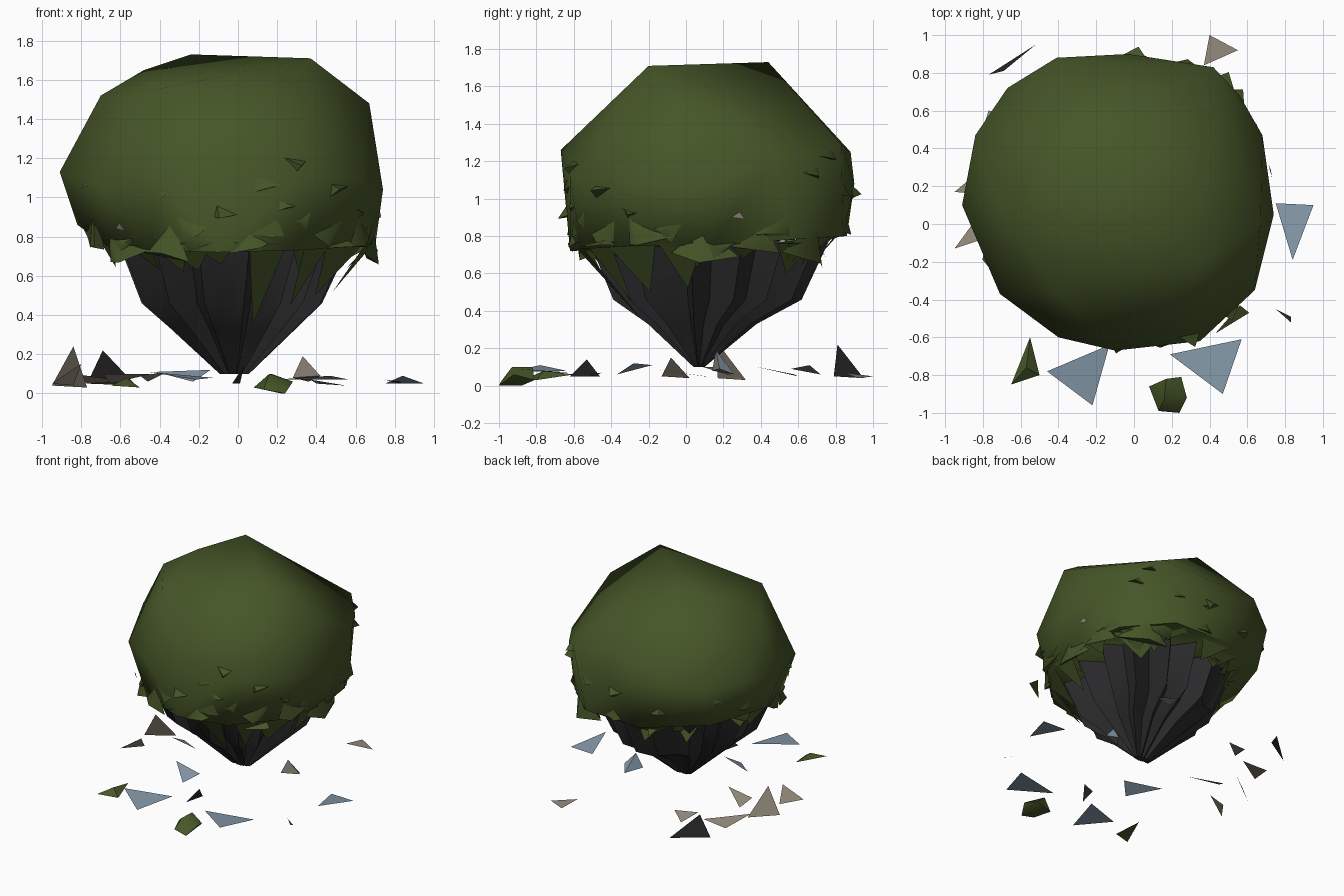
import bpy
import bmesh
import random
from math import sin, cos, pi, radians
from mathutils import Vector
from mathutils.bvhtree import BVHTree

random.seed(4)
default_cube = bpy.data.objects.get("Cube")
if default_cube:
    bpy.data.objects.remove(default_cube, do_unlink=True)


def make_material(name, red, green, blue):
    material = bpy.data.materials.new(name)
    material.use_nodes = True
    colour = (red, green, blue, 1)
    material.diffuse_color = colour
    shader = material.node_tree.nodes["Principled BSDF"]
    shader.inputs["Base Color"].default_value = colour
    shader.inputs["Roughness"].default_value = 0.9
    return material


leaf_green = make_material("leaf green", 0.061, 0.093, 0.021)
bark_grey = make_material("bark dark grey", 0.024, 0.024, 0.026)
stone_tan = make_material("stone tan", 0.29, 0.25, 0.2)
slate_blue = make_material("slate blue", 0.23, 0.31, 0.39)


def finish(name, mesh_data, materials, smooth_angle=None):
    mesh = bpy.data.meshes.new(name)
    mesh_data.to_mesh(mesh)
    mesh_data.free()
    for material in materials:
        mesh.materials.append(material)
    thing = bpy.data.objects.new(name, mesh)
    bpy.context.collection.objects.link(thing)
    if smooth_angle:
        bpy.ops.object.select_all(action='DESELECT')
        thing.select_set(True)
        bpy.context.view_layer.objects.active = thing
        bpy.ops.object.shade_smooth_by_angle(angle=radians(smooth_angle))


def hull(points):
    """Convex solid around a few corner points."""
    solid = bmesh.new()
    for p in points:
        solid.verts.new(p)
    bmesh.ops.convex_hull(solid, input=solid.verts[:])
    bmesh.ops.recalc_face_normals(solid, faces=solid.faces[:])
    return solid


# Lopsided leafy crown: top ridge, shoulders, waist, rim
RIDGE = [(-.24, .44, 1.73), (.37, -.2, 1.71)]
SHOULDERS = [(-.48, .18, 1.65), (-.7, .06, 1.52), (.67, 0, 1.48), (-.42, -.36, 1.55)]
WAIST = [(-.91, .1, 1.13), (-.84, .47, 1.2), (-.67, .72, 1.15), (-.41, .88, 1.25),
         (-.03, .9, 1.08), (.42, .83, 1.29), (.56, .68, 1.22), (.68, .47, 1.22),
         (.74, .05, 1.04), (.64, -.35, 1.1), (.35, -.62, 1.12), (-.1, -.67, 1.26),
         (-.4, -.6, 1.1), (-.71, -.37, 1.06)]
RIM = [(-.82, .15, .86), (-.65, -.25, .74), (-.66, .62, .85), (-.2, .86, .8),
       (.3, .84, .8), (.6, .55, .78), (.7, .15, .75), (.62, -.25, .75),
       (.3, -.56, .73), (-.1, -.62, .72), (-.45, -.5, .73)]
crown = hull(RIDGE + SHOULDERS + WAIST + RIM)
crown_surface = BVHTree.FromBMesh(crown)
finish("leafy_crown", crown, [leaf_green], 75)


def crown_point(angle, z):
    """Point on the side of the crown at a given angle and height."""
    heading = Vector((cos(angle), sin(angle), 0))
    hit = crown_surface.ray_cast(Vector((-.06, .12, max(z, .79))), heading)[0]
    return Vector((hit.x, hit.y, z))


# Crumpled leaves on the crown
def add_tuft(mesh_data, angle, z, size, lift):
    out = Vector((cos(angle), sin(angle), 0))
    turn = random.uniform(0, 2 * pi)
    base = []
    for k in range(3):
        a = turn + k * 2 * pi / 3
        reach = size * random.uniform(0.7, 1.5)
        place = crown_point(angle + reach * cos(a) / 0.7, max(z + reach * sin(a) * 0.6, 0.67))
        base.append(mesh_data.verts.new(place - out * 0.015))
    tip = mesh_data.verts.new(crown_point(angle + random.uniform(-size, size) * 0.6,
                                          z - random.uniform(0, 0.6) * size) + out * lift)
    for k in range(3):
        mesh_data.faces.new((base[k], base[(k + 1) % 3], tip))


tufts = bmesh.new()
rim_count = 28
for i in range(rim_count):
    add_tuft(tufts, (i + random.random()) * 2 * pi / rim_count,
             random.uniform(0.73, 0.9), random.uniform(0.11, 0.19),
             random.uniform(0.015, 0.045))
for i in range(10):
    add_tuft(tufts, random.uniform(-pi, pi), random.uniform(0.92, 1.1),
             random.uniform(0.06, 0.1), random.uniform(0.01, 0.03))
for angle, z in ((-1.1, 1.18), (-0.8, 1.05), (0.75, 1.15), (0.85, 1.25),
                 (1.5, 1.05), (1.95, 0.95), (-1.6, 0.93)):
    add_tuft(tufts, angle, z, 0.07, 0.05)
bmesh.ops.recalc_face_normals(tufts, faces=tufts.faces[:])
finish("crumpled_leaves", tufts, [leaf_green], 80)

# Fan rings: height, centre x, centre y, radius x, radius y
FAN = [(0.10, -0.02, 0.07, 0.08, 0.03), (0.33, -0.03, 0.09, 0.34, 0.3),
       (0.46, -0.04, 0.12, 0.49, 0.52), (0.77, -0.03, 0.13, 0.63, 0.66)]


def fan_point(ring, angle, depth):
    z, cx, cy, rx, ry = ring
    return Vector((cx + rx * depth * cos(angle), cy + ry * depth * sin(angle), z))


# Pleated fan of branches, narrowing to a point at the base
branches = bmesh.new()
pleats = 15
loops = [[] for ring in FAN]
for i in range(pleats * 2):
    angle = i * pi / pleats + random.uniform(-0.08, 0.08)
    depth = random.uniform(0.92, 1.0) if i % 2 else random.uniform(0.52, 0.86)
    # One long branch reaches out to the front right
    if i == 18:
        depth = 1.1
    for loop, ring in zip(loops, FAN):
        loop.append(branches.verts.new(fan_point(ring, angle, depth)))
for lower, upper in zip(loops, loops[1:]):
    for i in range(len(lower)):
        j = (i + 1) % len(lower)
        branches.faces.new((lower[i], lower[j], upper[j], upper[i]))
branches.faces.new(loops[0][::-1])
finish("branch_fan", branches, [bark_grey], 35)

# Leaves drooping from the rim onto the fan: angle, tip height, half width
LONG_DROOPS = [(-1.28, 0.35, 0.13), (-0.9, 0.45, 0.12), (-0.6, 0.5, 0.22),
               (-0.2, 0.52, 0.16), (0.75, 0.6, 0.25), (-2.0, 0.62, 0.14)]
short_count = 14
short_droops = [((i + random.random()) * 2 * pi / short_count,
                 random.uniform(0.62, 0.69), random.uniform(0.1, 0.2))
                for i in range(short_count)]
droops = bmesh.new()
for angle, height, spread in LONG_DROOPS + short_droops:
    low, high = (FAN[1], FAN[2]) if height < FAN[2][0] else (FAN[2], FAN[3])
    share = (height - low[0]) / (high[0] - low[0])
    tip = fan_point(low, angle, 1.03).lerp(fan_point(high, angle, 1.03), share)
    corners = [crown_point(angle - spread, 0.76), tip, crown_point(angle + spread, 0.77)]
    droops.faces.new([droops.verts.new(c) for c in corners])
finish("drooping_leaves", droops, [leaf_green])


# Loose flat pieces lying around the base
def shard(name, material, *corners):
    piece = bmesh.new()
    face = piece.faces.new([piece.verts.new(c) for c in corners])
    face.normal_update()
    if face.normal.z < 0:
        face.normal_flip()
    finish(name, piece, [material])


shard("blue_shard_left", slate_blue, (.75, .11, .05), (.95, .1, .05), (.84, -.19, .09))
shard("blue_shard_front_left", slate_blue, (.19, -.69, .07), (.57, -.61, .07), (.47, -.9, .09))
shard("blue_shard_front_right", slate_blue, (-.46, -.78, .11), (-.13, -.64, .08), (-.22, -.96, .07))
shard("blue_shard_under", slate_blue, (-.42, -.18, .11), (-.14, -.28, .12), (-.23, -.37, .06))
shard("tan_shard_back", stone_tan, (.4, 1, .05), (.55, .92, .04), (.37, .84, .07))
shard("tan_shard_upright", stone_tan, (-.95, .17, .04), (-.77, .32, .03), (-.84, .16, .24))
shard("tan_shard_right", stone_tan, (-.95, -.13, .05), (-.8, -.08, .15), (-.84, .02, .04))
shard("tan_shard_back_right", stone_tan, (-.84, .38, .1), (-.56, .58, .06), (-.77, .6, .05))
shard("tan_shard_inner", stone_tan, (-.5, .56, .09), (-.36, .66, .11), (-.46, .72, .06))
shard("tan_shard_middle", stone_tan, (-.44, .09, .1), (-.69, .15, .1), (-.65, .25, .05))
shard("dark_shard_back", bark_grey, (-.77, .79, .05), (-.69, .81, .22), (-.52, .95, .04))
shard("dark_shard_front", bark_grey, (-.03, -.62, .05), (.01, -.46, .05), (.03, -.53, .14))
shard("dark_sliver", bark_grey, (.75, -.45, .07), (.83, -.49, .05), (.83, -.52, .06))
shard("rim_leaf_front_left", leaf_green, (.43, -.58, .74), (.56, -.43, .78), (.61, -.47, .75))

# Tan flecks caught in the leaves
for angle, z in ((-2.35, 0.84), (0.2, 0.9)):
    lift = Vector((cos(angle), sin(angle), 0)) * 0.035
    corners = [crown_point(angle + da, z + dz) + lift
               for da, dz in ((-0.05, 0), (0.05, -0.01), (0.01, 0.03))]
    shard("tan_fleck", stone_tan, *corners)

# Small solid chunks
finish("leaf_clump", hull(
    [(.08, -.86, .03), (.13, -.99, .02), (.24, -1, 0), (.28, -.92, .06),
     (.25, -.81, .03), (.17, -.82, .1), (.16, -.93, .1), (.22, -.88, 0)]), [leaf_green], 50)
finish("leaf_wedge", hull(
    [(-.65, -.85, .04), (-.55, -.6, .06), (-.5, -.8, .03), (-.57, -.76, .08)]), [leaf_green])

chip = hull([(.28, .14, .08), (.42, .18, .09), (.36, .26, .06), (.33, .16, .19)])
for face in chip.faces:
    face.material_index = 1 if face.normal.y > 0.2 else 0
finish("stone_chip", chip, [stone_tan, slate_blue])
